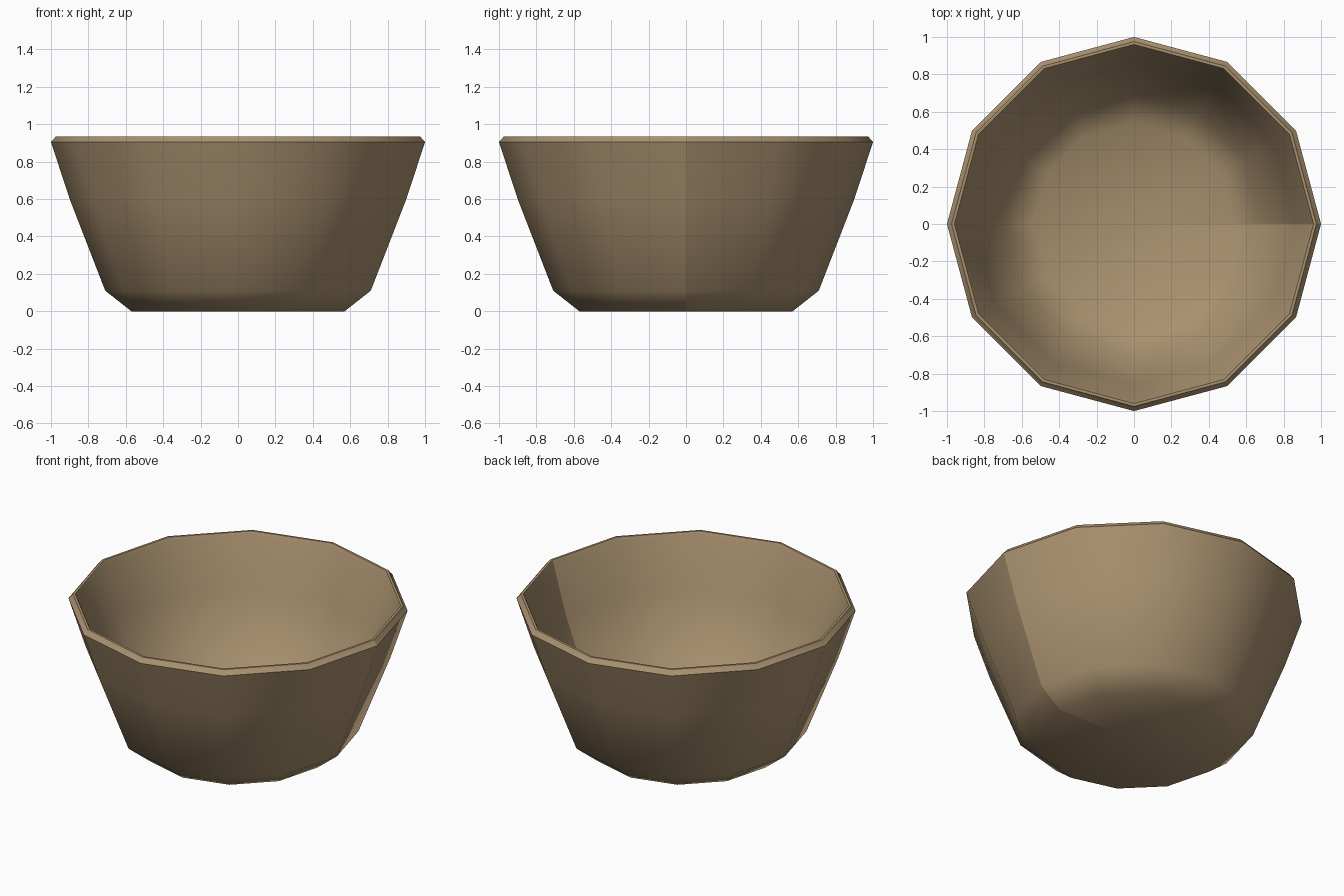
import bpy, bmesh, math

cube = bpy.data.objects.get("Cube")
if cube:
    bpy.data.objects.remove(cube)

# Brown clay colour
clay = bpy.data.materials.new("brown_clay")
clay.use_nodes = True
colour = (0.40, 0.285, 0.16, 1)
clay.diffuse_color = colour
shader = clay.node_tree.nodes["Principled BSDF"]
shader.inputs["Base Color"].default_value = colour
shader.inputs["Roughness"].default_value = 0.9

# Bowl section (radius, height): foot, outer wall, rim, inner wall, floor
SECTION = [
    (0, 0), (0.57, 0), (0.71, 0.11), (0.90, 0.60), (1.0, 0.905),
    (0.985, 0.92), (0.975, 0.935), (0.96, 0.935), (0.95, 0.915),
    (0.86, 0.60), (0.69, 0.16), (0.54, 0.07), (0, 0.05),
]
SIDES = 12

# Turn the section round the z axis, leaving the seam open at the side
bm = bmesh.new()
verts = [bm.verts.new((r, 0, z)) for r, z in SECTION]
edges = [bm.edges.new(pair) for pair in zip(verts, verts[1:])]
bmesh.ops.spin(bm, geom=verts + edges, cent=(0, 0, 0), axis=(0, 0, 1),
               angle=math.tau, steps=SIDES, use_merge=False)
bmesh.ops.dissolve_degenerate(bm, edges=bm.edges[:], dist=0.0001)
bmesh.ops.recalc_face_normals(bm, faces=bm.faces[:])

# Make sure the foot faces down
foot = min(bm.faces, key=lambda f: f.calc_center_median().z)
if foot.normal.z > 0:
    bmesh.ops.reverse_faces(bm, faces=bm.faces[:])

mesh = bpy.data.meshes.new("bowl")
bm.to_mesh(mesh)
bm.free()
mesh.materials.append(clay)
bowl = bpy.data.objects.new("bowl", mesh)
bpy.context.collection.objects.link(bowl)

# Smooth walls with a crisp rim
bpy.ops.object.select_all(action="DESELECT")
bowl.select_set(True)
bpy.context.view_layer.objects.active = bowl
bpy.ops.object.shade_smooth_by_angle(angle=math.radians(50))
